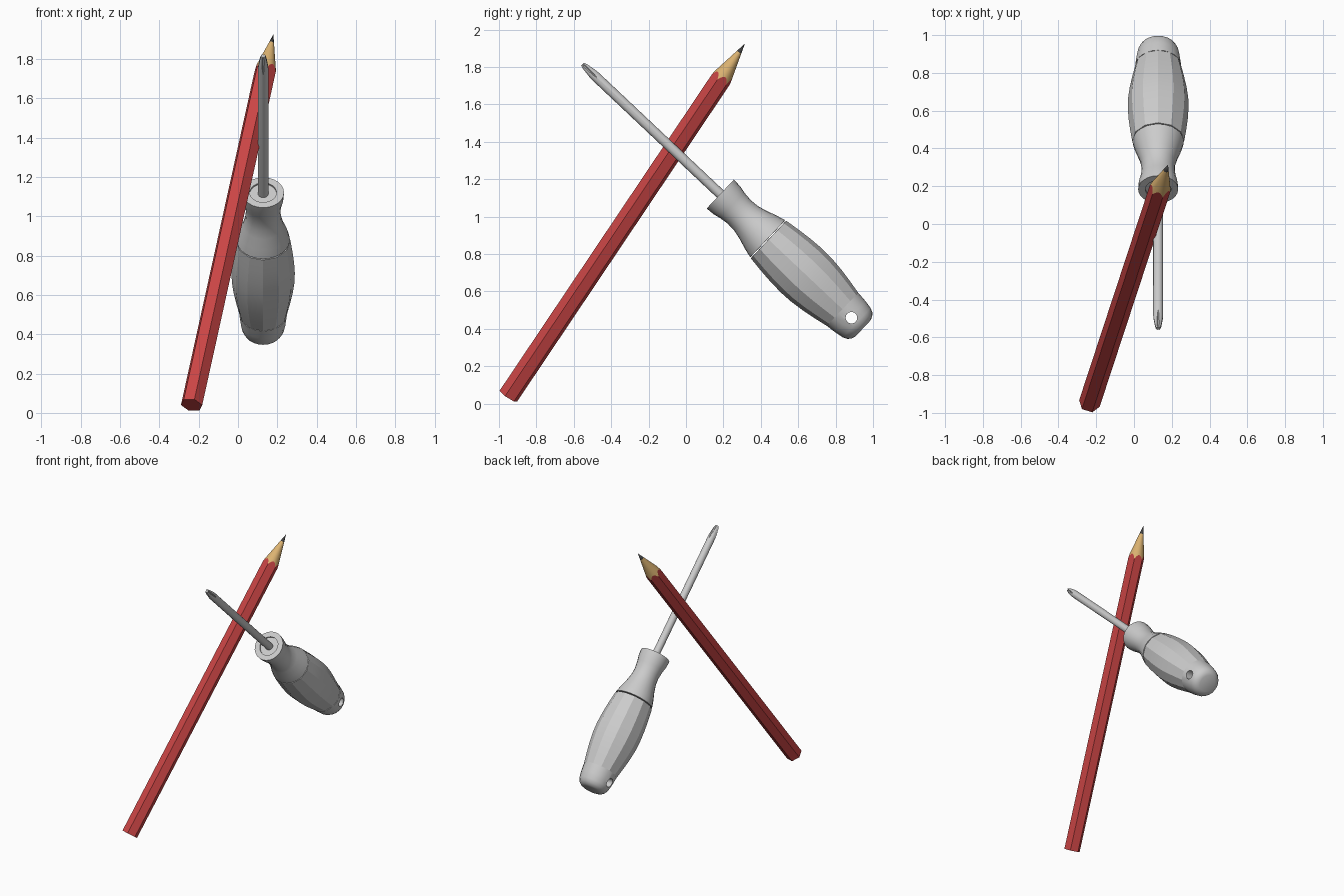
import bpy, bmesh, math
from mathutils import Matrix, Vector

if "Cube" in bpy.data.objects:
    bpy.data.objects.remove(bpy.data.objects["Cube"])


def frame(origin, z, x):
    z = Vector(z).normalized()
    x = Vector(x)
    x = (x - z * x.dot(z)).normalized()
    m = Matrix((x, z.cross(x), z)).transposed().to_4x4()
    m.translation = origin
    return m


def finish(obj, angle):
    obj.data.shade_smooth()
    obj.data.set_sharp_from_angle(angle=math.radians(angle))


def loft(name, rings, m, angle=30, cap0=True, cap1=True, colour=None):
    """Skin a list of point rings; a one-point ring makes a tip."""
    bm = bmesh.new()
    vs = [[bm.verts.new(p) for p in r] for r in rings]
    for a, b in zip(vs, vs[1:]):
        n = len(a)
        for i in range(n):
            j = (i + 1) % n
            bm.faces.new((a[i], a[j], b[0]) if len(b) == 1 else (a[i], a[j], b[j], b[i]))
    if cap0:
        bm.faces.new(vs[0][::-1])
    if cap1:
        bm.faces.new(vs[-1])
    bmesh.ops.recalc_face_normals(bm, faces=bm.faces)
    bm.transform(m)
    me = bpy.data.meshes.new(name)
    bm.to_mesh(me)
    bm.free()
    obj = bpy.data.objects.new(name, me)
    bpy.context.collection.objects.link(obj)
    if colour:
        mat = bpy.data.materials.new(name + "_colour")
        mat.diffuse_color = colour
        mat.use_nodes = True
        mat.node_tree.nodes["Principled BSDF"].inputs["Base Color"].default_value = mat.diffuse_color
        me.materials.append(mat)
    finish(obj, angle)
    return obj


def circle(s, r, n):
    return [(r * math.cos(2 * math.pi * i / n), r * math.sin(2 * math.pi * i / n), s) for i in range(n)]


def lathe(name, profile, n, m, angle):
    return loft(name, [circle(s, r, n) for s, r in profile], m, angle)


def cut(obj, cutter, angle):
    mod = obj.modifiers.new("cut", "BOOLEAN")
    mod.operation = "DIFFERENCE"
    mod.object = cutter
    cutter.hide_render = True
    bpy.context.view_layer.objects.active = obj
    bpy.ops.object.modifier_apply(modifier=mod.name)
    bpy.data.objects.remove(cutter)
    finish(obj, angle)


# Pencil: hexagonal body, sharpened cone with scalloped paint edge, lead
base, tip = Vector((-0.236, -0.95, 0.04)), Vector((0.18, 0.315, 1.925))
P = frame(base, tip - base, (0, 0, 1))
L, R, CONE, LEAD = (tip - base).length, 0.057, 0.234, 0.055
N = 48


def hex_ring(height):
    pts = []
    for i in range(N):
        t = 2 * math.pi * i / N
        phi = (t + math.pi / 6) % (math.pi / 3) - math.pi / 6
        rho = R * math.cos(math.pi / 6) / math.cos(phi)
        pts.append((rho * math.cos(t), rho * math.sin(t), height(rho)))
    return pts


scallop = hex_ring(lambda rho: L - CONE * rho / R)
lead_ring = circle(L - LEAD, R * LEAD / CONE, N)
loft("pencil_body", [hex_ring(lambda rho: 0), scallop], P, 20, cap1=False, colour=(0.6, 0.06, 0.06, 1))
loft("pencil_wood", [scallop, lead_ring], P, 40, False, False, (0.73, 0.46, 0.17, 1))
loft("pencil_lead", [lead_ring, [(0, 0, L)]], P, 40, False, False, (0.05, 0.05, 0.05, 1))

# Screwdriver, measured along its axis from the tip
S = frame((0.128, -0.553, 1.815), (0, 0.7275, -0.686), (1, 0, 0))

# Shaft with four V notches forming the cross tip
shaft = lathe("shaft", [(0, 0.012), (0.02, 0.018), (0.08, 0.0265), (1.1, 0.0265)], 16, S, 30)
for k in range(4):
    wedge = [[(r, 0, s), (r + 0.05, -0.05, s), (r + 0.05, 0.05, s)]
             for s, r in ((-0.01, 0.005), (0.13, 0.03))]
    cut(shaft, loft("notch_cutter", wedge, S @ Matrix.Rotation(k * math.pi / 2, 4, "Z")), 30)

# Smooth neck with a collar and a shallow recess around the shaft
lathe("handle_neck", [(1.022, 0.03), (1.022, 0.068), (1.012, 0.068), (1.012, 0.106), (1.06, 0.103),
                      (1.10, 0.094), (1.15, 0.088), (1.20, 0.091), (1.25, 0.103), (1.31, 0.123),
                      (1.36, 0.136), (1.361, 0.13)], 24, S, 30)

# Faceted grip
lathe("handle_grip", [(1.366, 0.13), (1.367, 0.138), (1.45, 0.149), (1.53, 0.157), (1.61, 0.161),
                      (1.68, 0.159), (1.76, 0.15), (1.84, 0.136), (1.91, 0.122)], 12, S, 25)

# Rounded end with a hanging hole
end = lathe("handle_end", [(1.91, 0.122), (1.97, 0.116), (2.015, 0.108), (2.038, 0.097),
                           (2.053, 0.08), (2.06, 0.06)], 24, S, 35)
H = S @ Matrix.Translation((0, 0, 1.976)) @ Matrix.Rotation(math.pi / 2, 4, "Y")
cut(end, lathe("hole_cutter", [(-0.3, 0.031), (0.3, 0.031)], 20, H, 30), 35)
